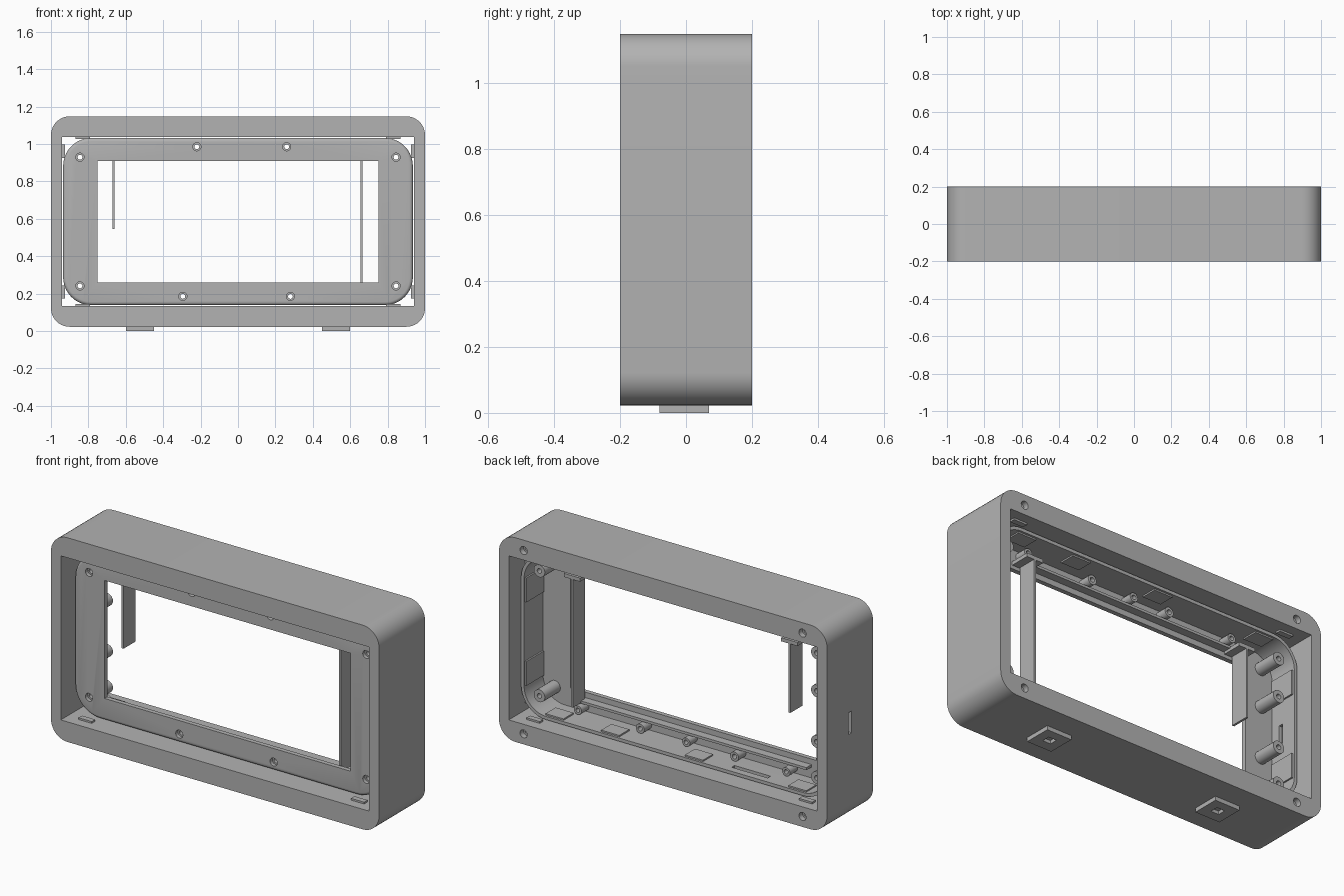
import bpy, bmesh, math
from mathutils import Matrix, Vector

if "Cube" in bpy.data.objects:
    bpy.data.objects.remove(bpy.data.objects["Cube"])

grey = bpy.data.materials.new("plain_grey")
grey.use_nodes = True
GREY = (0.45, 0.45, 0.45, 1)
grey.diffuse_color = GREY
grey.node_tree.nodes["Principled BSDF"].inputs["Base Color"].default_value = GREY

MID = 0.585  # height of the opening's centre


def finish(bm, name):
    bmesh.ops.recalc_face_normals(bm, faces=bm.faces)
    mesh = bpy.data.meshes.new(name)
    bm.to_mesh(mesh)
    bm.free()
    mesh.materials.append(grey)
    ob = bpy.data.objects.new(name, mesh)
    bpy.context.collection.objects.link(ob)
    return ob


def box(name, x, y, z):
    """Box from three (low, high) ranges."""
    bm = bmesh.new()
    bmesh.ops.create_cube(bm, size=1)
    for v in bm.verts:
        v.co = Vector([(r[0] + r[1]) / 2 + c * (r[1] - r[0]) for c, r in zip(v.co, (x, y, z))])
    return finish(bm, name)


def rounded_prism(name, hx, hz, radius, y0, y1, edge=0, steps=10):
    """Rounded rectangle extruded in y; edge softens the front rim."""
    bm = bmesh.new()
    layers = [(y0 + edge * (1 - math.cos(t * math.pi / 8)), edge * (1 - math.sin(t * math.pi / 8)))
              for t in range(5)] if edge else [(y0, 0)]
    layers.append((y1, 0))
    rings = []
    for y, inset in layers:
        ring = []
        for q, (sx, sz) in enumerate([(1, 1), (-1, 1), (-1, -1), (1, -1)]):
            for i in range(steps + 1):
                a = (q + i / steps) * math.pi / 2
                r = radius - inset
                ring.append(bm.verts.new((sx * (hx - radius) + r * math.cos(a), y,
                                          MID + sz * (hz - radius) + r * math.sin(a))))
        rings.append(ring)
    for a, b in zip(rings, rings[1:]):
        for i in range(len(a)):
            j = (i + 1) % len(a)
            bm.faces.new((a[i], a[j], b[j], b[i]))
    bm.faces.new(rings[0])
    bm.faces.new(rings[-1])
    return finish(bm, name)


def cylinder(name, x, z, r, y0, y1):
    bm = bmesh.new()
    m = Matrix.Translation((x, (y0 + y1) / 2, z)) @ Matrix.Rotation(math.pi / 2, 4, "X")
    bmesh.ops.create_cone(bm, cap_ends=True, segments=20, radius1=r, radius2=r,
                          depth=y1 - y0, matrix=m)
    return finish(bm, name)


def tube(name, x, z, r, hole, y0, y1, n=20):
    bm = bmesh.new()
    rings = [[bm.verts.new((x + rad * math.cos(i * math.tau / n), y,
                            z + rad * math.sin(i * math.tau / n))) for i in range(n)]
             for rad, y in ((r, y0), (r, y1), (hole, y1), (hole, y0))]
    for k in range(4):
        a, b = rings[k], rings[(k + 1) % 4]
        for i in range(n):
            j = (i + 1) % n
            bm.faces.new((a[i], a[j], b[j], b[i]))
    return smooth(finish(bm, name))


def cut(ob, cutters):
    bpy.context.view_layer.objects.active = ob
    for c in cutters:
        c.hide_render = True
        mod = ob.modifiers.new("cut", "BOOLEAN")
        mod.operation, mod.solver, mod.object = "DIFFERENCE", "EXACT", c
        bpy.ops.object.modifier_apply(modifier=mod.name)
        bpy.data.objects.remove(c)
    return ob


def smooth(ob):
    bpy.ops.object.select_all(action="DESELECT")
    ob.select_set(True)
    bpy.context.view_layer.objects.active = ob
    bpy.ops.object.shade_smooth_by_angle(angle=math.radians(30))
    return ob


SIGNS = (-1, 1)
CORNERS = [(sx, sz) for sx in SIGNS for sz in SIGNS]

# Outer frame with open middle, rear screw holes and a cable slot
frame = rounded_prism("outer_frame", 1, 0.5625, 0.1, -0.2, 0.2)
cutters = [box("opening", (-0.94, 0.94), (-1, 1), (MID - 0.452, MID + 0.452)),
           box("cable_slot", (-1.1, -0.9), (-0.013, 0.013), (0.5, 0.62))]
for sx, sz in CORNERS:
    cutters.append(cylinder("screw_well", sx * 0.85, MID + sz * 0.505, 0.022, 0.17, 0.3))
    cutters.append(cylinder("screw_pilot", sx * 0.85, MID + sz * 0.505, 0.012, 0.1, 0.3))
smooth(cut(frame, cutters))

# Recessed tray with a window in its front panel
FRONT, BACK, REAR = -0.09, -0.065, 0.1
CORNER_HOLES = [(sx * 0.845, MID + sz * 0.344) for sx, sz in CORNERS]
RAIL_HOLES = [(-0.22, 0.985), (0.26, 0.985), (-0.295, 0.185), (0.28, 0.185)]
tray = rounded_prism("inner_tray", 0.935, 0.447, 0.15, FRONT, REAR, edge=0.018)
cutters = [rounded_prism("hollow", 0.917, 0.429, 0.132, BACK, 0.3),
           box("window", (-0.75, 0.75), (-0.3, 0.3), (0.26, 0.91)),
           box("side_slot", (-1.1, -0.9), (-0.013, 0.013), (0.5, 0.62)),
           box("floor_slot", (-0.54, -0.32), (0.035, 0.06), (0.1, 0.2))]
cutters += [cylinder("counterbore", x, z, 0.022, -0.2, -0.03) for x, z in CORNER_HOLES + RAIL_HOLES]
smooth(cut(tray, cutters))

# Hollow screw bosses behind the panel
for x, z in CORNER_HOLES:
    tube("corner_boss", x, z, 0.034, 0.013, BACK - 0.005, 0.07)
for z in (0.72, 0.44):
    tube("side_boss", -0.845, z, 0.034, 0.013, BACK, 0.07)
for x, z in RAIL_HOLES:
    tube("rail_boss", x, z, 0.026, 0.013, BACK - 0.005, 0.0)
for sz in SIGNS:
    for x in (-0.61, 0, 0.66):
        tube("rail_boss", x, MID + sz * 0.4, 0.024, 0.012, BACK, 0.0)
    # Shelves above and below the window
    box("window_shelf", (-0.72, 0.7), (BACK, -0.02), (MID + sz * 0.362 - 0.007, MID + sz * 0.362 + 0.007))

# Thin pads on the tray walls
for sz in SIGNS:
    edge = MID + sz * 0.427
    for x in (-0.74, -0.11, 0.4, 0.74):
        box("rail_pad", (x - 0.055, x + 0.055), (0.0, 0.088), (edge - 0.006, edge + 0.006))
    for sx in SIGNS:
        z = MID + sz * 0.23
        box("side_pad", sorted((sx * 0.92, sx * 0.908)), (-0.06, 0.09), (z - 0.067, z + 0.067))

# Hanging strips beside the window
for x, low in ((-0.665, 0.545), (0.66, 0.22)):
    box("side_strip", (x - 0.006, x + 0.006), (-0.055, 0.05), (low, 0.945))
    box("strip_bracket", (x - 0.05, x + 0.05), (-0.06, 0.05), (0.925, 0.945))

# Small retaining clips around the opening
for sx, sz in CORNERS:
    for sy in SIGNS:
        z = MID + sz * 0.448
        box("frame_clip", (sx * 0.83 - 0.04, sx * 0.83 + 0.04),
            (sy * 0.13 - 0.015, sy * 0.13 + 0.015), (z - 0.006, z + 0.006))
    z = MID + sz * 0.376
    box("corner_clip", sorted((sx * 0.942, sx * 0.925)), (-0.03, 0.06), (z - 0.035, z + 0.035))

# Square feet with a central recess
for sx in SIGNS:
    x = sx * 0.525
    foot = box("foot", (x - 0.075, x + 0.075), (-0.08, 0.07), (0, 0.03))
    cut(foot, [box("foot_recess", (x - 0.024, x + 0.024), (-0.025, 0.02), (-0.1, 0.018))])
